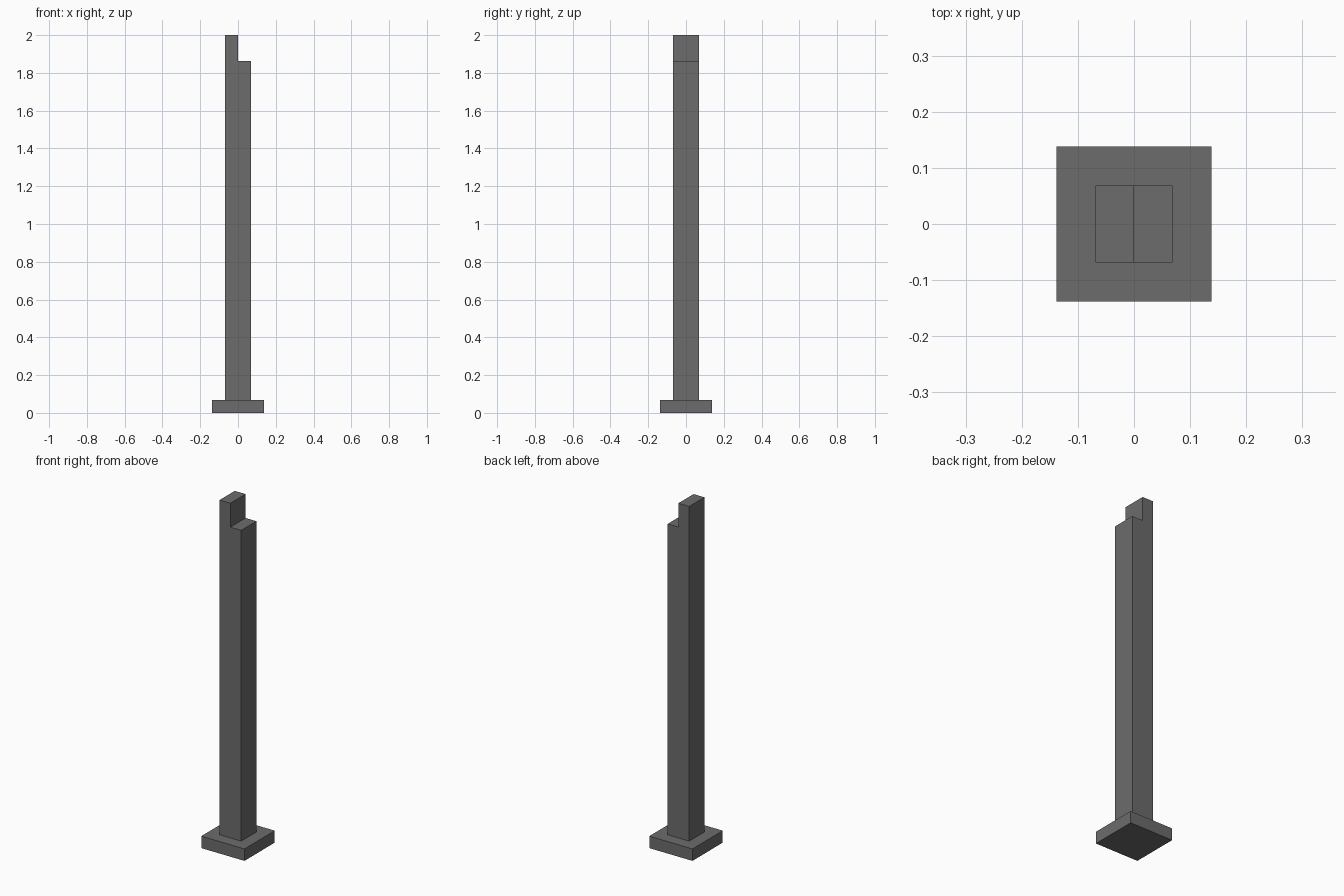
import bpy
import bmesh

if "Cube" in bpy.data.objects:
    bpy.data.objects.remove(bpy.data.objects["Cube"])

U = 2 / 29  # module: half the post width

grey = bpy.data.materials.new("dark grey")
grey.diffuse_color = (0.15, 0.15, 0.15, 1)
grey.use_nodes = True
grey.node_tree.nodes["Principled BSDF"].inputs["Base Color"].default_value = grey.diffuse_color


def extruded(name, profile, half_depth):
    """Extrude an x-z profile along y, centred on y = 0."""
    bm = bmesh.new()
    face = bm.faces.new([bm.verts.new((x, -half_depth, z)) for x, z in profile])
    geom = bmesh.ops.extrude_face_region(bm, geom=[face])["geom"]
    verts = [g for g in geom if isinstance(g, bmesh.types.BMVert)]
    bmesh.ops.translate(bm, verts=verts, vec=(0, 2 * half_depth, 0))
    bmesh.ops.recalc_face_normals(bm, faces=bm.faces)
    mesh = bpy.data.meshes.new(name)
    bm.to_mesh(mesh)
    bm.free()
    mesh.materials.append(grey)
    obj = bpy.data.objects.new(name, mesh)
    bpy.context.collection.objects.link(obj)
    return obj


# Square foot plate
extruded("base_plate", [(-2 * U, 0), (2 * U, 0), (2 * U, U), (-2 * U, U)], 2 * U)

# Post with a half-lap notch cut from the top right
extruded("notched_post", [(-U, U), (U, U), (U, 27 * U), (0, 27 * U),
                          (0, 29 * U), (-U, 29 * U)], U)
